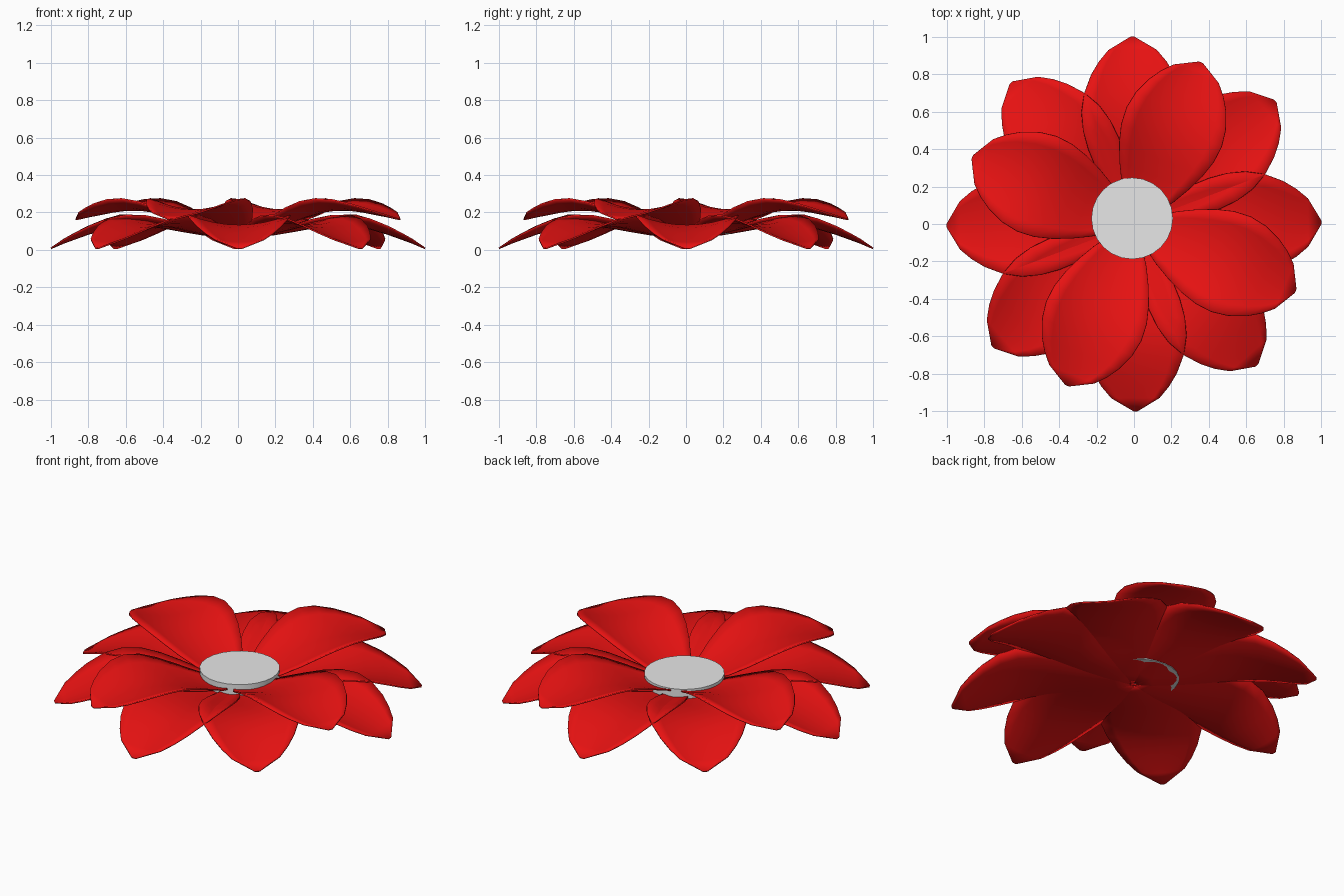
import bpy, bmesh, math
from mathutils import Matrix

cube = bpy.data.objects.get("Cube")
if cube:
    bpy.data.objects.remove(cube, do_unlink=True)


def make_material(name, rgb):
    mat = bpy.data.materials.new(name)
    mat.use_nodes = True
    mat.diffuse_color = (*rgb, 1)
    mat.node_tree.nodes["Principled BSDF"].inputs["Base Color"].default_value = (*rgb, 1)
    return mat


red = make_material("petal red", (0.8, 0.006, 0.006))
grey = make_material("centre grey", (0.8, 0.8, 0.8))

# Half outline of a petal: distance from the centre, half width
OUTLINE = [(0.02, 0.03), (0.1, 0.085), (0.2, 0.15), (0.3, 0.2), (0.4, 0.24), (0.5, 0.267),
           (0.6, 0.275), (0.7, 0.26), (0.8, 0.222), (0.87, 0.18), (0.93, 0.13), (1.0, 0.012)]
# Height of the midrib along each kind of petal
LOWER_RIB = [0.062, 0.07, 0.083, 0.1, 0.118, 0.13, 0.13, 0.115, 0.085, 0.06, 0.038, 0.008]
UPPER_RIB = [0.075, 0.09, 0.112, 0.143, 0.175, 0.2, 0.213, 0.212, 0.2, 0.188, 0.178, 0.163]
COLUMNS = 8


def add_petal(name, angle, rib, length, cup):
    bm = bmesh.new()
    rows = []
    for (r, half), z in zip(OUTLINE, rib):
        row = []
        for c in range(COLUMNS + 1):
            u = 2 * c / COLUMNS - 1
            lift = cup * u * u * (half / 0.275) ** 1.5
            row.append(bm.verts.new((r * length, u * half, z + lift)))
        rows.append(row)
    for a, b in zip(rows, rows[1:]):
        for c in range(COLUMNS):
            bm.faces.new((a[c], b[c], b[c + 1], a[c + 1]))
    bm.transform(Matrix.Rotation(math.radians(angle), 4, "Z"))
    finish(name, bm, red)
    solid = bpy.context.object.modifiers.new("thickness", "SOLIDIFY")
    solid.thickness = 0.008
    solid.offset = 0


def finish(name, bm, mat):
    mesh = bpy.data.meshes.new(name)
    bm.to_mesh(mesh)
    bm.free()
    mesh.materials.append(mat)
    obj = bpy.data.objects.new(name, mesh)
    bpy.context.collection.objects.link(obj)
    bpy.ops.object.select_all(action="DESELECT")
    obj.select_set(True)
    bpy.context.view_layer.objects.active = obj
    bpy.ops.object.shade_smooth_by_angle(angle=math.radians(40))


# Lower ring: four straight petals and four diagonal ones between them
for i in range(4):
    add_petal(f"lower_petal_{i + 1}", 90 * i + 0.5, LOWER_RIB, 1.0, 0.055)
    add_petal(f"diagonal_petal_{i + 1}", 90 * i + 41, LOWER_RIB, 1.0, 0.055)

# Upper ring of four raised petals
for i in range(4):
    add_petal(f"upper_petal_{i + 1}", 90 * i + 67.5, UPPER_RIB, 0.935, 0.06)

# Flat round centre
bm = bmesh.new()
bmesh.ops.create_cone(bm, cap_ends=True, segments=24, radius1=0.218, radius2=0.218, depth=0.065,
                      matrix=Matrix.Translation((-0.01, 0.03, 0.1175)))
finish("flower_centre", bm, grey)
